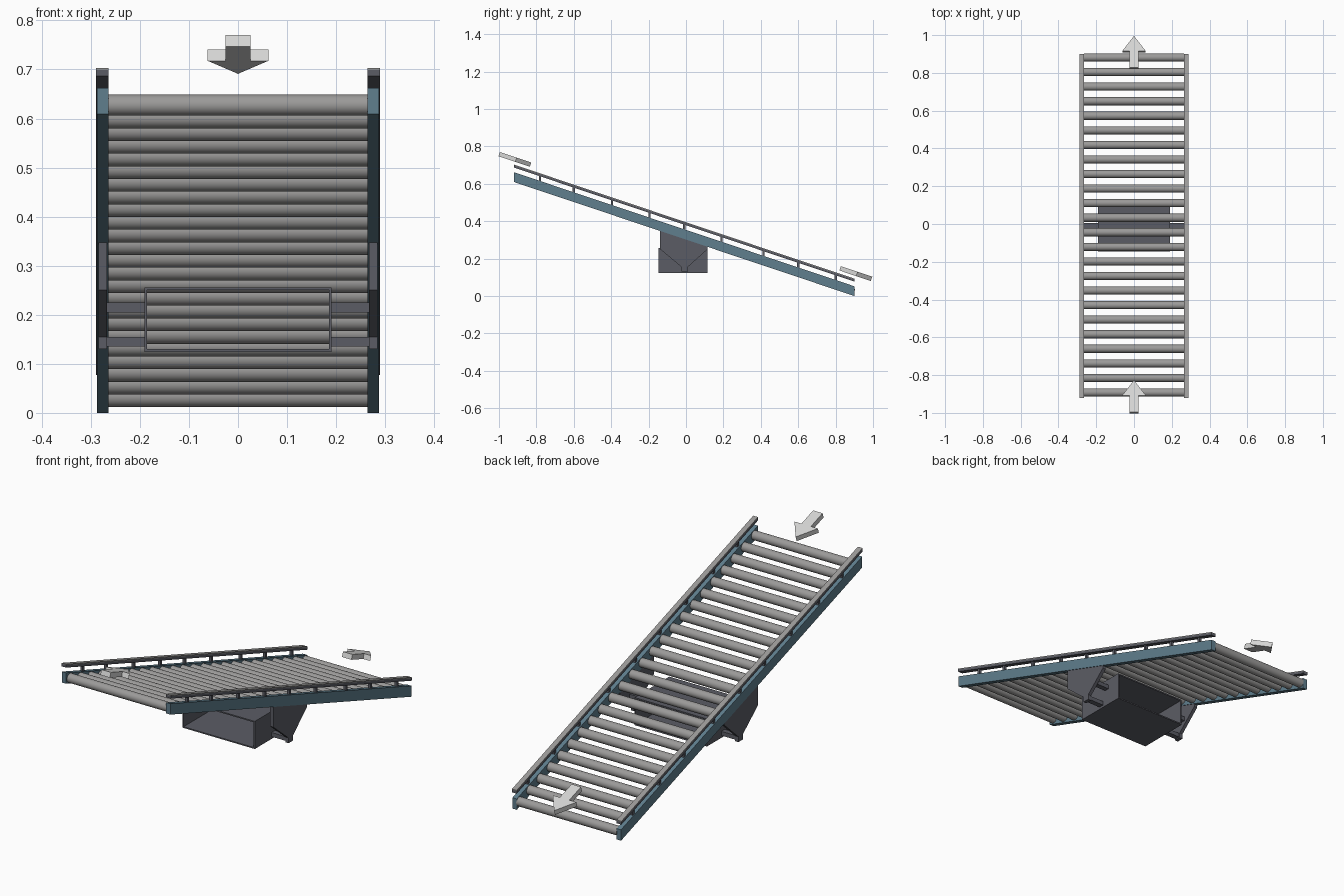
import bpy, bmesh, math
from mathutils import Matrix

if "Cube" in bpy.data.objects:
    bpy.data.objects.remove(bpy.data.objects["Cube"])

SLOPE = 0.335
ANG = math.atan(SLOPE)
Y0, Y1 = -0.92, 0.90


def mat(name, col):
    m = bpy.data.materials.new(name)
    m.diffuse_color = (*col, 1)
    m.use_nodes = True
    m.node_tree.nodes["Principled BSDF"].inputs["Base Color"].default_value = m.diffuse_color
    return m


BLUE = mat("steel blue", (0.115, 0.21, 0.27))
DARK = mat("dark grey", (0.105, 0.108, 0.13))
GREY = mat("roller grey", (0.33, 0.325, 0.32))
LIGHT = mat("light grey", (0.68, 0.68, 0.67))


def line(y):
    """Height of the rail underside at y."""
    return SLOPE * (Y1 - y)


def add(name, bm, material):
    bmesh.ops.recalc_face_normals(bm, faces=bm.faces)
    me = bpy.data.meshes.new(name)
    bm.to_mesh(me)
    bm.free()
    me.materials.append(material)
    ob = bpy.data.objects.new(name, me)
    bpy.context.collection.objects.link(ob)
    return ob


def prism(name, pts, depth, place, material):
    """Closed outline swept along depth; place(u, v, w) gives the 3D point."""
    bm = bmesh.new()
    a, b = [[bm.verts.new(place(u, v, w)) for u, v in pts] for w in depth]
    bm.faces.new(a)
    bm.faces.new(b)
    n = len(pts)
    for i in range(n):
        bm.faces.new((a[i], a[(i + 1) % n], b[(i + 1) % n], b[i]))
    return add(name, bm, material)


def side(name, pts, xs, material):
    return prism(name, pts, xs, lambda y, z, x: (x, y, z), material)


def sloped(name, xs, lo, hi, material, y0=Y0, y1=Y1):
    """Bar following the slope, lo..hi above the rail underside."""
    return side(name, [(y0, line(y0) + lo), (y1, line(y1) + lo),
                       (y1, line(y1) + hi), (y0, line(y0) + hi)], xs, material)


def box(name, x, y, z, material):
    return side(name, [(y[0], z[0]), (y[1], z[0]), (y[1], z[1]), (y[0], z[1])], x, material)


for s, tag in ((-1, "left"), (1, "right")):
    # side rail, guard bar and its top strip
    sloped(tag + "_side_rail", (s * 0.264, s * 0.287), 0, 0.052, BLUE)
    sloped(tag + "_guard_bar", (s * 0.264, s * 0.289), 0.077, 0.089, DARK)
    sloped(tag + "_guard_strip", (s * 0.264, s * 0.289), 0.089, 0.093, GREY)
    # guard posts
    for i, y in enumerate((-0.78, -0.6, -0.395, -0.195, -0.01, 0.19, 0.415, 0.6, 0.8)):
        sloped(f"{tag}_guard_post_{i}", (s * 0.27, s * 0.283), 0.045, 0.08, DARK, y - 0.006, y + 0.006)
    # hanging bracket tapering to a small foot
    side(tag + "_bracket", [(-0.138, line(-0.138) + 0.01), (-0.138, 0.25), (-0.024, 0.155),
                            (-0.024, 0.13), (0.01, 0.13), (0.01, 0.155), (0.115, 0.25),
                            (0.115, line(0.115) + 0.01)], (s * 0.267, s * 0.284), DARK)
    # rods tying the bracket to the box
    box(tag + "_lower_rod", (s * 0.187, s * 0.27), (-0.02, 0.006), (0.135, 0.155), DARK)
    box(tag + "_upper_rod", (s * 0.187, s * 0.27), (0.02, 0.045), (0.205, 0.225), DARK)
    # box side walls
    box(tag + "_box_wall", (s * 0.185, s * 0.191), (-0.146, 0.115), (0.124, 0.256), DARK)

# box floor and lid, open at both ends
box("box_floor", (-0.185, 0.185), (-0.146, 0.115), (0.124, 0.130), DARK)
box("box_lid", (-0.185, 0.185), (-0.146, 0.115), (0.250, 0.256), DARK)

# rollers
for i in range(24):
    y = -0.892 + i * 0.0771
    bm = bmesh.new()
    bmesh.ops.create_cone(bm, cap_ends=True, segments=32, radius1=0.0215, radius2=0.0215,
                          depth=0.53, matrix=Matrix.Translation((0, y, line(y) + 0.027))
                          @ Matrix.Rotation(math.pi / 2, 4, 'Y'))
    for f in bm.faces:
        f.smooth = len(f.verts) == 4
    add(f"roller_{i}", bm, GREY)

# flow arrows, lying parallel to the slope and pointing downhill
ARROW = [(-0.025, 0), (0.025, 0), (0.025, 0.093), (0.062, 0.093), (0, 0.177),
         (-0.062, 0.093), (-0.025, 0.093)]
for name, y in (("upper_arrow", -0.995), ("lower_arrow", 0.828)):
    ob = prism(name, ARROW, (-0.024, 0), lambda u, v, w: (u, v, w), LIGHT)
    ob.location = (0, y, 0.77 - SLOPE * (y + 0.995))
    ob.rotation_euler = (-ANG, 0, 0)
